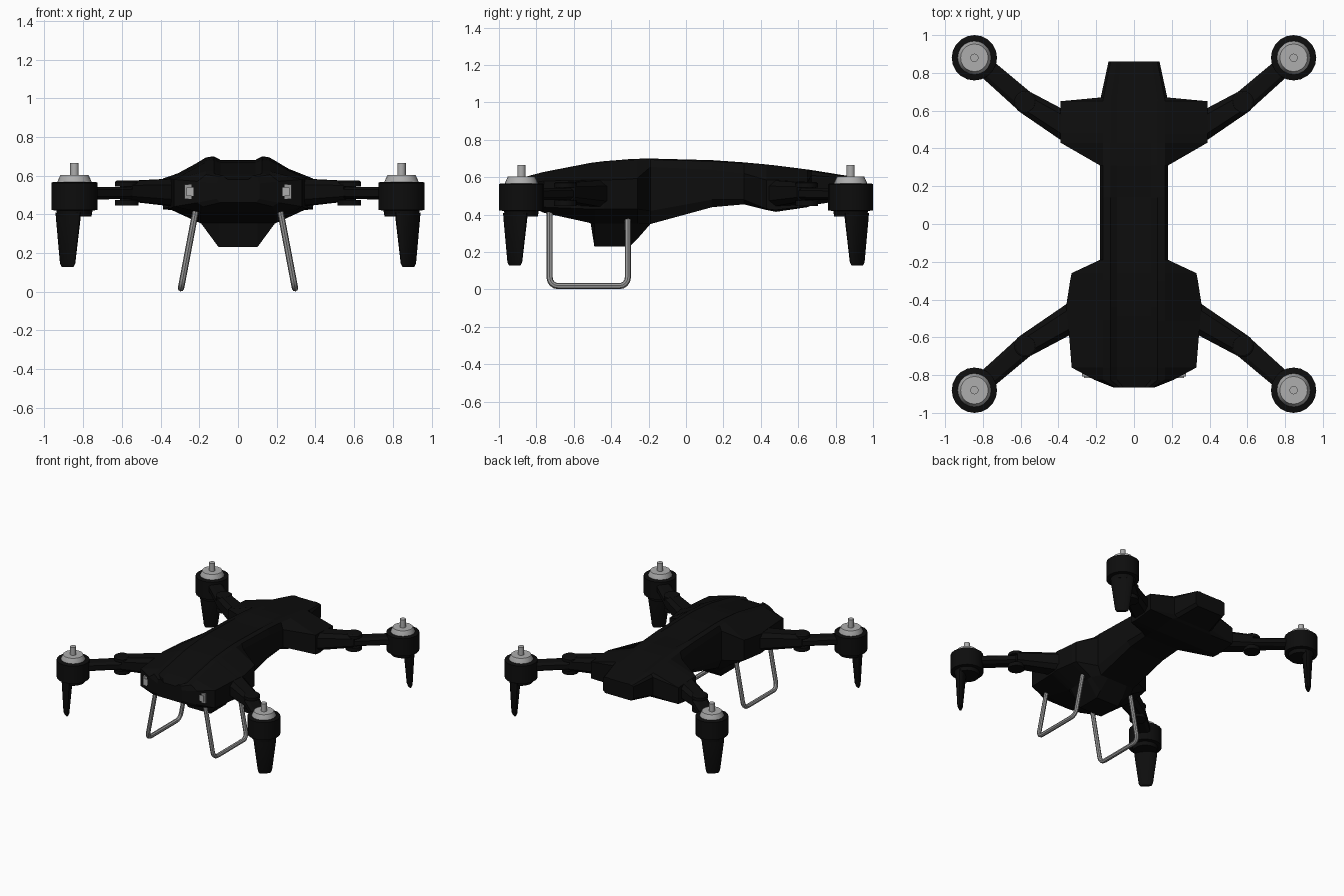
import bpy, bmesh, math
from mathutils import Vector, Matrix

if "Cube" in bpy.data.objects:
    bpy.data.objects.remove(bpy.data.objects["Cube"])


def material(name, v):
    m = bpy.data.materials.new(name)
    m.diffuse_color = (v, v, v, 1)
    m.use_nodes = True
    m.node_tree.nodes["Principled BSDF"].inputs["Base Color"].default_value = m.diffuse_color
    return m


BLACK = material("matte black", 0.004)
METAL = material("motor metal", 0.42)
STEEL = material("leg steel", 0.32)


def make(name, bm, mat, smooth=False):
    bmesh.ops.recalc_face_normals(bm, faces=bm.faces)
    me = bpy.data.meshes.new(name)
    bm.to_mesh(me)
    bm.free()
    me.materials.append(mat)
    ob = bpy.data.objects.new(name, me)
    bpy.context.collection.objects.link(ob)
    if smooth:
        bpy.ops.object.select_all(action='DESELECT')
        ob.select_set(True)
        bpy.context.view_layer.objects.active = ob
        bpy.ops.object.shade_smooth_by_angle(angle=math.radians(35))
    return ob


def loft(name, rings, mat, smooth=False):
    """Skin a list of equal-length closed rings and cap both ends."""
    bm = bmesh.new()
    rs = [[bm.verts.new(p) for p in r] for r in rings]
    n = len(rs[0])
    for a, b in zip(rs, rs[1:]):
        for i in range(n):
            j = (i + 1) % n
            bm.faces.new((a[i], a[j], b[j], b[i]))
    bm.faces.new(rs[0])
    bm.faces.new(rs[-1])
    return make(name, bm, mat, smooth)


def turned(name, cx, cy, profile, mat, n=20):
    """Stack of circles (radius, z) round a vertical axis."""
    rings = [[(cx + r * math.cos(2 * math.pi * i / n), cy + r * math.sin(2 * math.pi * i / n), z)
              for i in range(n)] for r, z in profile]
    return loft(name, rings, mat, True)


def beam(name, a, b, wa, wb, za, zb, mat):
    """Tapered bar between plan points; za and zb are (bottom, top) at each end."""
    a, b = Vector(a), Vector(b)
    d = (b - a).normalized()
    s = Vector((-d.y, d.x))
    rings = []
    for p, w, (lo, hi) in ((a, wa, za), (b, wb, zb)):
        c, h = w * 0.3, w * 0.5
        e = (hi - lo) * 0.22
        sec = [(-c, lo), (c, lo), (h, lo + e), (h, hi - e), (c, hi), (-c, hi), (-h, hi - e), (-h, lo + e)]
        rings.append([(p.x + s.x * u, p.y + s.y * u, z) for u, z in sec])
    return loft(name, rings, mat)


# Body: sections along y as (y, half width, side top, side low, belly z)
SECTIONS = [
    (-.865, .11, .56, .48, .46), (-.825, .21, .57, .46, .44), (-.76, .33, .58, .44, .41),
    (-.51, .35, .585, .43, .355), (-.49, .352, .585, .43, .23), (-.44, .36, .585, .43, .23),
    (-.30, .338, .59, .43, .23), (-.26, .33, .595, .43, .27), (-.19, .18, .655, .42, .35),
    (.14, .18, .64, .48, .44), (.31, .18, .62, .48, .455), (.43, .388, .585, .43, .425),
    (.48, .388, .585, .425, .415), (.65, .388, .575, .445, .44), (.67, .176, .61, .47, .45),
    (.86, .135, .595, .50, .48)]


def section(y, xs, su, sl, bz):
    """Arched back with two ridges and a valley, straight sides, keeled belly."""
    d = y + .18
    ridge = .70 - (.213 if d < 0 else .085) * d * d
    valley = ridge - (.019 if y < .2 else .003)
    k = min(1, xs / .18)
    half = [(.09 * k, valley), (.125 * k, ridge), (.165 * k, ridge - .006), (xs, su), (xs, sl),
            (min(.19, xs * .85), max(bz, .352)), (min(.10, xs * .5), bz)]
    return [(x, y, z) for x, z in half] + [(-x, y, z) for x, z in reversed(half)]


loft("body_shell", [section(*s) for s in SECTIONS], BLACK)

for sx, side in ((-1, "left"), (1, "right")):
    for sy, end in ((-1, "front"), (1, "rear")):
        tag = f"{end}_{side}"
        mx, my = sx * .845, sy * .88
        hx, hy = sx * .575, sy * .645
        root = (sx * .31, sy * .485)
        # Folding arm: thick root with a hinge, then a slim outer arm
        beam("arm_root_" + tag, root, (hx, hy), .155, .12, (.44, .585), (.47, .572), BLACK)
        turned("hinge_top_" + tag, hx, hy, [(.06, .545), (.06, .568), (.05, .575)], BLACK, 16)
        turned("hinge_pin_" + tag, hx, hy, [(.035, .46), (.035, .56)], BLACK, 12)
        turned("hinge_base_" + tag, hx, hy, [(.06, .445), (.06, .475)], BLACK, 16)
        beam("outer_arm_" + tag, (hx, hy), (mx, my), .115, .10, (.48, .542), (.475, .542), BLACK)
        # Motor pod, metal cap and shaft
        turned("motor_pod_" + tag, mx, my,
               [(.088, .39), (.093, .42), (.12, .422), (.12, .562), (.112, .567)], BLACK)
        turned("motor_cap_" + tag, mx, my, [(.09, .56), (.088, .57), (.073, .603)], METAL)
        turned("motor_shaft_" + tag, mx, my, [(.022, .60), (.022, .666)], METAL, 12)
        # Flattened tapering foot under the motor, set outwards
        out = Vector((sx, sy)).normalized()
        tan = Vector((-out.y, out.x))
        foot = []
        for z, wt, wr, off in ((.41, .085, .04, .045), (.36, .08, .035, .046),
                               (.145, .052, .02, .05), (.128, .042, .013, .05)):
            c = Vector((mx, my)) + out * off
            ring = []
            for i in range(16):
                t = 2 * math.pi * i / 16
                p = c + tan * (wt * math.cos(t)) + out * (wr * math.sin(t))
                ring.append((p.x, p.y, z))
            foot.append(ring)
        loft("foot_" + tag, foot, BLACK, True)

    # Landing skid: one bent tube in a leaning plane
    pts, r = [(-.729, .44)], .045
    for cy, a0 in ((-.729 + r, 180), (-.311 - r, 270)):
        for i in range(5):
            a = math.radians(a0 + 22.5 * i)
            pts.append((cy + r * math.cos(a), .018 + r + r * math.sin(a)))
    pts.append((-.311, .44))
    cu = bpy.data.curves.new("skid_path", 'CURVE')
    cu.dimensions = '3D'
    cu.bevel_depth = .0165
    cu.bevel_resolution = 2
    sp = cu.splines.new('POLY')
    sp.points.add(len(pts) - 1)
    for q, (y, z) in zip(sp.points, pts):
        q.co = (sx * (.298 - .19 * z), y, z, 1)
    tmp = bpy.data.objects.new("skid_path", cu)
    bpy.context.collection.objects.link(tmp)
    me = bpy.data.meshes.new_from_object(tmp.evaluated_get(bpy.context.evaluated_depsgraph_get()))
    bpy.data.objects.remove(tmp)
    bm = bmesh.new()
    bm.from_mesh(me)
    make("landing_skid_" + side, bm, STEEL, True)

    # Headlamp block in the nose, with a raised lens
    for nm, w, h, y, mat in (("headlamp", .055, .075, -.808, STEEL), ("headlamp_lens", .034, .045, -.816, METAL)):
        bm = bmesh.new()
        bmesh.ops.create_cube(bm, size=1, matrix=Matrix.Translation((sx * .248, y + .03, .517))
                              @ Matrix.Diagonal((w, .06, h, 1)))
        make(f"{nm}_{side}", bm, mat)
